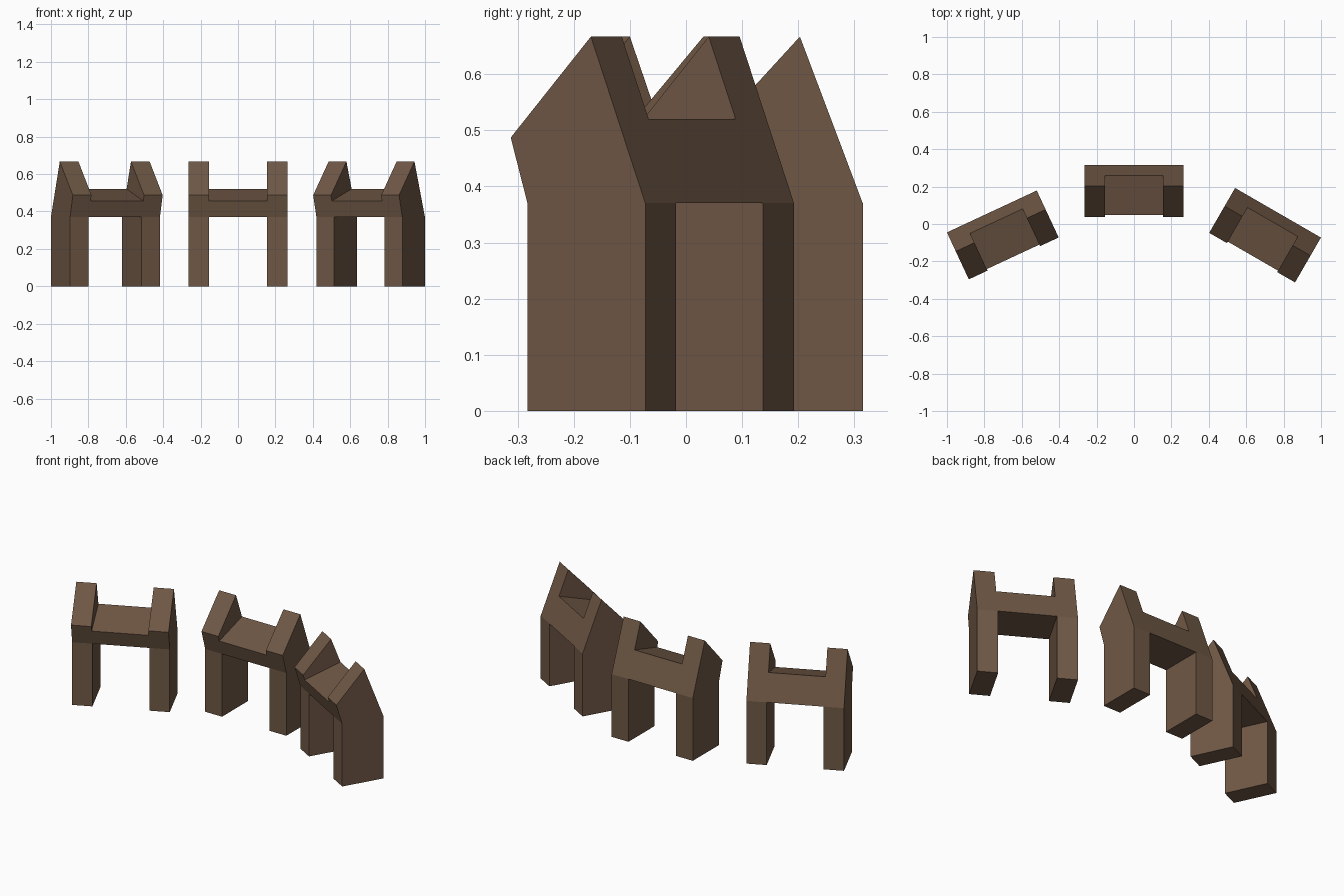
import bpy
import bmesh
from math import radians
from mathutils import Matrix

default_cube = bpy.data.objects.get("Cube")
if default_cube:
    bpy.data.objects.remove(default_cube, do_unlink=True)

# Single brown for everything
brown = bpy.data.materials.new("dark_brown_wood")
brown.use_nodes = True
colour = (0.16, 0.097, 0.06, 1)
brown.diffuse_color = colour
brown.node_tree.nodes["Principled BSDF"].inputs["Base Color"].default_value = colour


def extrude_profile(name, profile, half_width):
    """Extrude a (y, z) outline along x, centred on x = 0."""
    bm = bmesh.new()
    face = bm.faces.new([bm.verts.new((-half_width, y, z)) for y, z in profile])
    side = bmesh.ops.extrude_face_region(bm, geom=[face])["geom"]
    moved = [v for v in side if isinstance(v, bmesh.types.BMVert)]
    bmesh.ops.translate(bm, verts=moved, vec=(2 * half_width, 0, 0))
    bmesh.ops.recalc_face_normals(bm, faces=bm.faces)
    mesh = bpy.data.meshes.new(name)
    bm.to_mesh(mesh)
    bm.free()
    mesh.materials.append(brown)
    obj = bpy.data.objects.new(name, mesh)
    bpy.context.collection.objects.link(obj)
    return obj


# Body outline, with y measured from the back face
HALF, GAP, DEPTH, SILL = 0.265, 0.155, 0.2425, 0.37
body = [(0, 0), (-DEPTH, 0), (-DEPTH, SILL), (-0.277, 0.487),
        (-0.112, 0.667), (0, SILL)]
centre = extrude_profile("centre_arch", body, HALF)

# Opening between the legs, and sloped notch between the two prongs
cutters = [
    extrude_profile("opening_cutter",
                    [(0.1, -0.1), (-0.4, -0.1), (-0.4, SILL), (0.1, SILL)], GAP),
    extrude_profile("notch_cutter",
                    [(0.1, 0.568), (-0.4, 0.416), (-0.4, 0.9), (0.1, 0.9)], GAP),
]
bpy.context.view_layer.objects.active = centre
for cutter in cutters:
    mod = centre.modifiers.new(cutter.name, "BOOLEAN")
    mod.operation = "DIFFERENCE"
    mod.solver = "EXACT"
    mod.object = cutter
    bpy.ops.object.modifier_apply(modifier=mod.name)
for cutter in cutters:
    bpy.data.objects.remove(cutter, do_unlink=True)


def place(obj, x, y, turn):
    obj.matrix_world = Matrix.Translation((x, y, 0)) @ Matrix.Rotation(radians(turn), 4, "Z")


# Three arches set along a curve
place(centre, 0, 0.315, 0)
for name, x, y, turn in (("left_arch", 0.77, 0.06, -30),
                         ("right_arch", -0.76, 0.067, 25)):
    arch = bpy.data.objects.new(name, centre.data.copy())
    bpy.context.collection.objects.link(arch)
    place(arch, x, y, turn)
